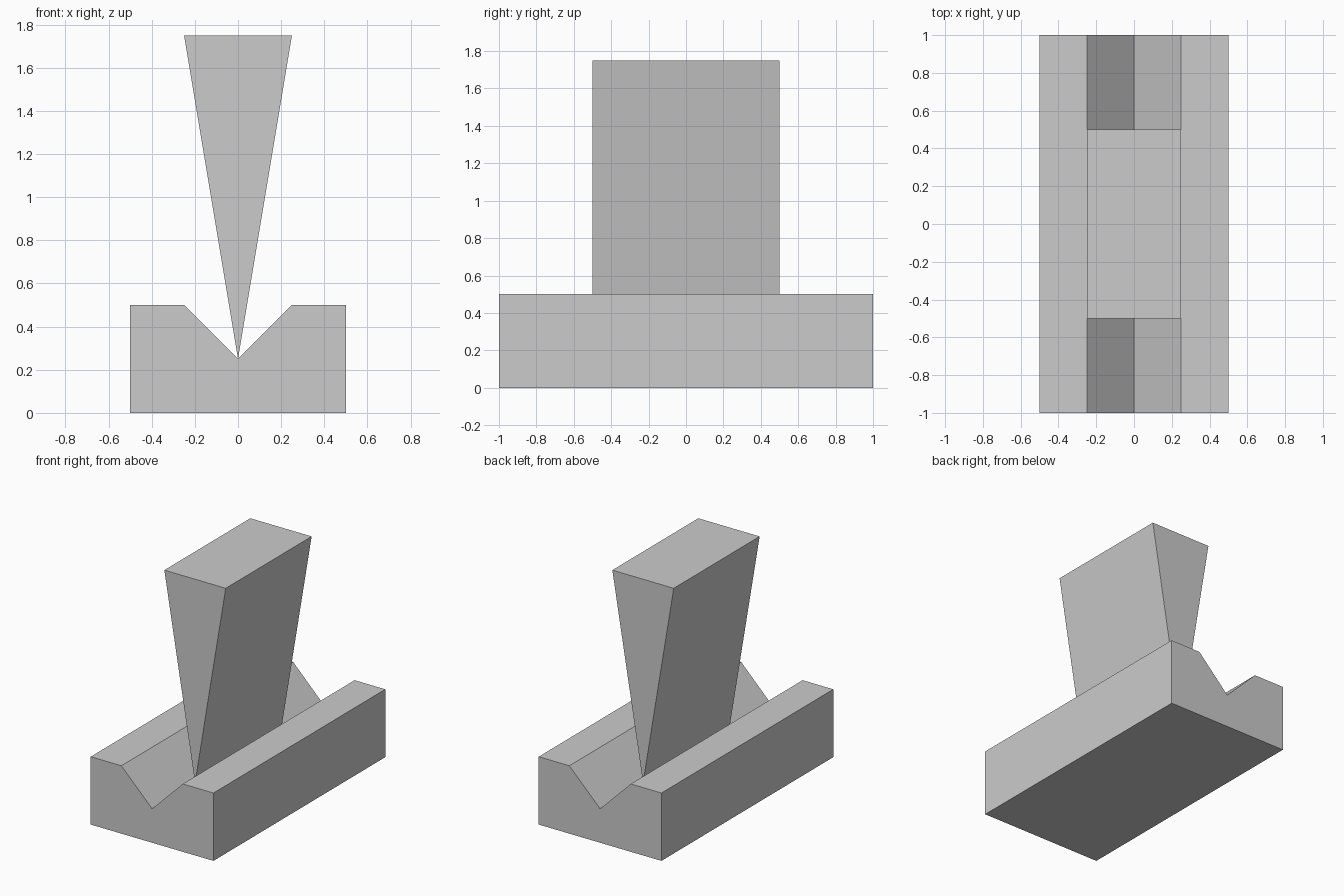
import bpy, bmesh

if "Cube" in bpy.data.objects:
    bpy.data.objects.remove(bpy.data.objects["Cube"])


def extrude_profile(name, profile, half_depth):
    """Extrude an (x, z) outline symmetrically along y."""
    bm = bmesh.new()
    face = bm.faces.new([bm.verts.new((x, -half_depth, z)) for x, z in profile])
    result = bmesh.ops.extrude_face_region(bm, geom=[face], use_keep_orig=True)
    moved = [v for v in result["geom"] if isinstance(v, bmesh.types.BMVert)]
    bmesh.ops.translate(bm, verts=moved, vec=(0, 2 * half_depth, 0))
    bmesh.ops.recalc_face_normals(bm, faces=bm.faces[:])
    mesh = bpy.data.meshes.new(name)
    bm.to_mesh(mesh)
    bm.free()
    obj = bpy.data.objects.new(name, mesh)
    bpy.context.collection.objects.link(obj)
    return obj


# Base block with a V groove along its length
extrude_profile("grooved_base", [(-0.5, 0), (0.5, 0), (0.5, 0.5), (0.25, 0.5),
                                 (0, 0.25), (-0.25, 0.5), (-0.5, 0.5)], 1.0)

# Wedge standing on its edge in the groove
extrude_profile("wedge", [(0, 0.25), (0.25, 1.75), (-0.25, 1.75)], 0.5)
